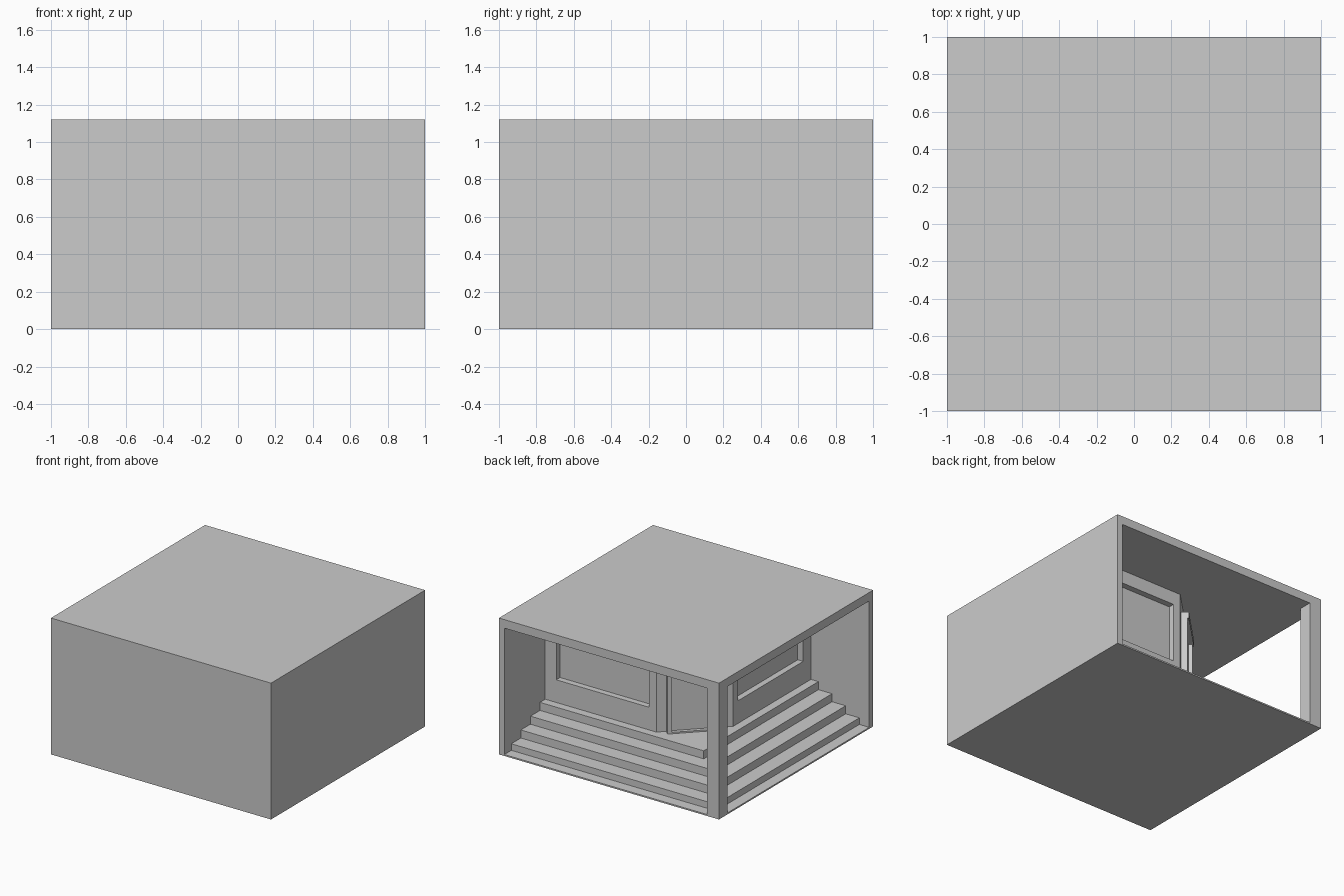
import bpy, bmesh, math
from mathutils import Matrix, Vector

cube = bpy.data.objects.get("Cube")
if cube:
    bpy.data.objects.remove(cube, do_unlink=True)

# Single plain material
grey = bpy.data.materials.new("plain_grey")
grey.use_nodes = True
COLOUR = (0.6, 0.6, 0.6, 1)
grey.diffuse_color = COLOUR
grey.node_tree.nodes["Principled BSDF"].inputs["Base Color"].default_value = COLOUR


def prism(name, outline, z0, z1):
    """Extrude a counter-clockwise plan outline from z0 to z1."""
    bm = bmesh.new()
    base = bm.faces.new([bm.verts.new((x, y, z0)) for x, y in outline])
    top = bmesh.ops.extrude_face_region(bm, geom=[base])["geom"]
    moved = [v for v in top if isinstance(v, bmesh.types.BMVert)]
    bmesh.ops.translate(bm, verts=moved, vec=(0, 0, z1 - z0))
    bmesh.ops.recalc_face_normals(bm, faces=bm.faces)
    mesh = bpy.data.meshes.new(name)
    bm.to_mesh(mesh)
    bm.free()
    mesh.materials.append(grey)
    obj = bpy.data.objects.new(name, mesh)
    bpy.context.collection.objects.link(obj)
    return obj


def box(name, x0, x1, y0, y1, z0, z1):
    return prism(name, [(x0, y0), (x1, y0), (x1, y1), (x0, y1)], z0, z1)


def cut(target, cutter):
    cutter.hide_render = True
    mod = target.modifiers.new("opening", 'BOOLEAN')
    mod.operation = 'DIFFERENCE'
    mod.solver = 'EXACT'
    mod.object = cutter
    bpy.context.view_layer.objects.active = target
    bpy.ops.object.modifier_apply(modifier=mod.name)
    bpy.data.objects.remove(cutter, do_unlink=True)


TOP, CEILING, WALL, POST = 1.12, 1.05, 0.05, 0.11
RISER, FLOOR = 0.066, 0.264

# Outer shell: floor, two solid walls, roof and corner post
box("floor_slab", -1, 1, -1, 1, 0, 0.012)
shell = prism("outer_walls", [(-1, -1), (1, -1), (1, 1), (1 - WALL, 1),
                              (1 - WALL, WALL - 1), (-1, WALL - 1)], 0, CEILING)
box("roof", -1, 1, -1, 1, CEILING, TOP)
box("corner_post", -1, POST - 1, 1 - POST, 1, 0, CEILING)

# Steps wrapping round the open corner
for i in range(4):
    edge = 0.91 - 0.124 * i
    box(f"step_{i + 1}", -edge, 0.97, -0.97, edge, RISER * i, RISER * (i + 1))

# Inner building with a chamfered entrance corner
F, C, END = 0.47, 0.06, 0.97
room = prism("shop_walls", [(-F, -END), (END, -END), (END, F), (-C, F), (-F, C)],
             FLOOR, CEILING)

# Recessed windows on both fronts
DEPTH, SILL, HEAD = 0.05, 0.45, 0.94
cut(room, box("window_cutter", 0.005, 0.85, F - DEPTH, F + 0.1, SILL, HEAD))
cut(room, box("window_cutter", -F - 0.1, DEPTH - F, -0.85, -0.005, SILL, HEAD))

# Door and frame, built facing +y then turned onto the chamfer
mid = -(F + C) / 2
place = Matrix.Translation(Vector((mid, -mid, 0))) @ Matrix.Rotation(math.radians(45), 4, 'Z')
HALF, JAMB = 0.215, 0.035
parts = [
    box("door_leaf", JAMB - HALF, HALF - JAMB, -0.01, 0.02, FLOOR, HEAD - 0.05),
    box("door_threshold", JAMB - HALF, HALF - JAMB, -0.01, 0.05, FLOOR, FLOOR + 0.012),
    box("door_lintel", -HALF, HALF, -0.01, 0.06, HEAD - 0.055, HEAD),
]
for side, name in ((-1, "right"), (1, "left")):
    a, b = sorted((side * HALF, side * (HALF - JAMB)))
    parts.append(box(f"door_jamb_{name}", a, b, -0.01, 0.05, FLOOR, HEAD - 0.055))
for part in parts:
    part.data.transform(place)
